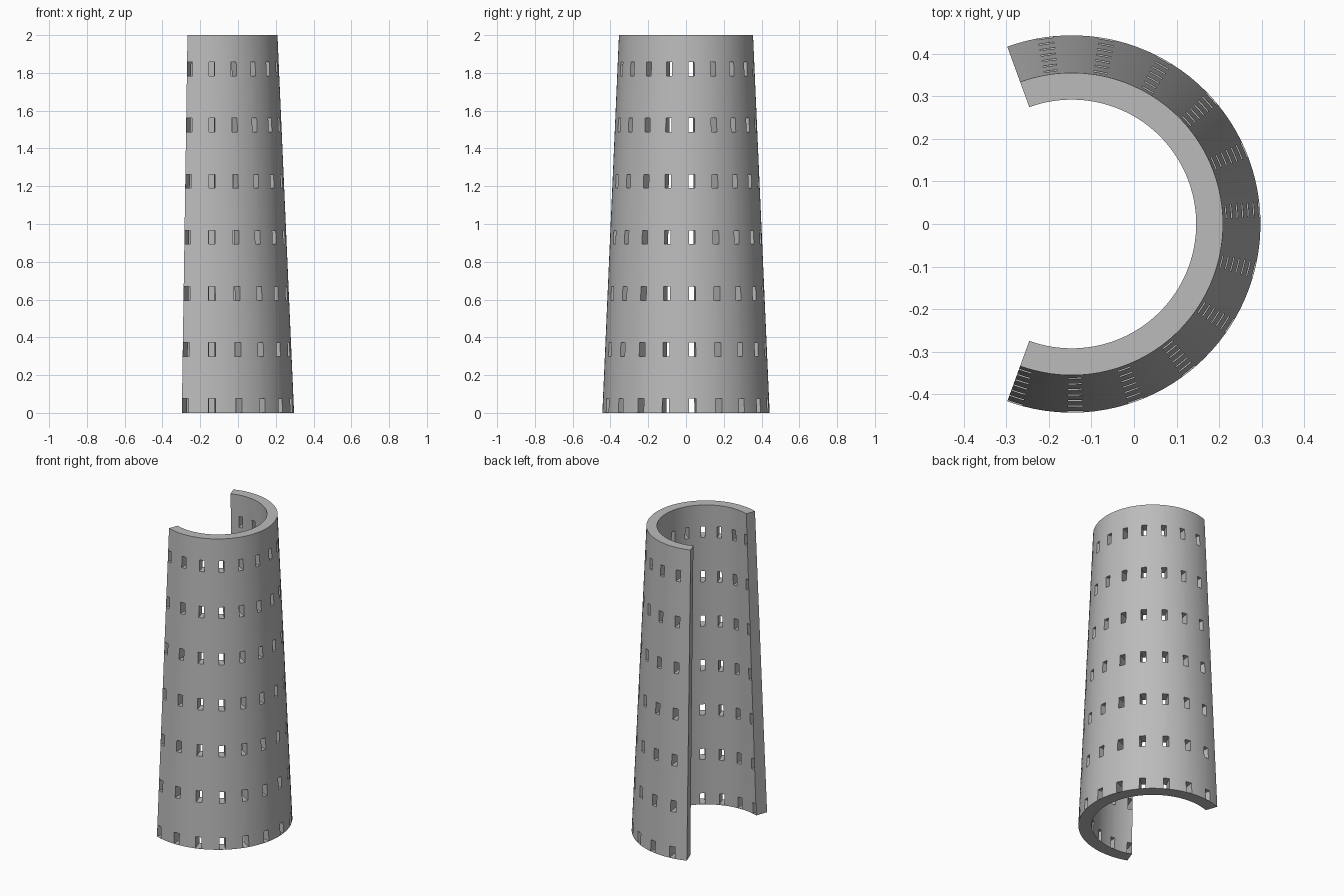
import bpy, bmesh
from math import cos, sin, radians

cube = bpy.data.objects.get("Cube")
if cube:
    bpy.data.objects.remove(cube, do_unlink=True)

# Overall shape: an open, tapering wall of 220 degrees
HEIGHT = 2.0
CENTRE_X = -0.146
OUTER = (0.443, 0.355)      # bottom, top radius
INNER = (0.364, 0.292)
HALF_ARC = 110.0

# Window layout
COLUMNS, ROWS = 12, 7
FIRST_ANGLE, ANGLE_STEP, HALF_WIDTH = -107.55, 18.68, 2.4
FIRST_Z, Z_STEP, WINDOW_HEIGHT = 0.002, 0.297, 0.073
GAP_SPLITS = 4

# Angle breaks, with the window columns marked
angles, window_cols = [-HALF_ARC], set()
for c in range(COLUMNS):
    mid = FIRST_ANGLE + c * ANGLE_STEP
    left, right = mid - HALF_WIDTH, mid + HALF_WIDTH
    if c:
        start = angles[-1]
        angles += [start + (left - start) * i / GAP_SPLITS for i in range(1, GAP_SPLITS)]
    angles.append(left)
    window_cols.update((len(angles) - 1, len(angles)))
    angles += [mid, right]
start = angles[-1]
angles += [start + (HALF_ARC - start) * i / GAP_SPLITS for i in range(1, GAP_SPLITS + 1)]

# Height breaks, with the window rows marked
heights, window_rows = [0.0], set()
for r in range(ROWS):
    z = FIRST_Z + r * Z_STEP
    window_rows.add(len(heights))
    heights += [z, z + WINDOW_HEIGHT]
heights.append(HEIGHT)

bm = bmesh.new()


def shell(radii):
    """Grid of vertices on a tapering arc."""
    grid = []
    for z in heights:
        rad = radii[0] + (radii[1] - radii[0]) * z / HEIGHT
        grid.append([bm.verts.new((CENTRE_X + rad * cos(radians(a)),
                                   rad * sin(radians(a)), z)) for a in angles])
    return grid


outer, inner = shell(OUTER), shell(INNER)
n_rows, n_cols = len(heights) - 1, len(angles) - 1


def solid(r, c):
    inside = 0 <= r < n_rows and 0 <= c < n_cols
    return inside and not (r in window_rows and c in window_cols)


# Wall faces, and reveals wherever solid meets an opening or an edge
for r in range(n_rows):
    for c in range(n_cols):
        if not solid(r, c):
            continue
        ring = [(r, c), (r, c + 1), (r + 1, c + 1), (r + 1, c)]
        bm.faces.new([outer[i][j] for i, j in ring])
        bm.faces.new([inner[i][j] for i, j in reversed(ring)])
        neighbours = [(r - 1, c), (r, c + 1), (r + 1, c), (r, c - 1)]
        for k, cell in enumerate(neighbours):
            if not solid(*cell):
                (i, j), (m, n) = ring[k], ring[(k + 1) % 4]
                bm.faces.new((outer[m][n], outer[i][j], inner[i][j], inner[m][n]))

loose = [v for v in bm.verts if not v.link_faces]
bmesh.ops.delete(bm, geom=loose, context='VERTS')
bmesh.ops.recalc_face_normals(bm, faces=bm.faces)

mesh = bpy.data.meshes.new("tower_wall")
bm.to_mesh(mesh)
bm.free()
wall = bpy.data.objects.new("tower_wall", mesh)
bpy.context.collection.objects.link(wall)

# Plain grey
grey = bpy.data.materials.new("plain_grey")
grey.use_nodes = True
colour = (0.5, 0.5, 0.5, 1.0)
grey.diffuse_color = colour
grey.node_tree.nodes["Principled BSDF"].inputs["Base Color"].default_value = colour
mesh.materials.append(grey)

bpy.context.view_layer.objects.active = wall
wall.select_set(True)
bpy.ops.object.shade_smooth_by_angle(angle=radians(30))
